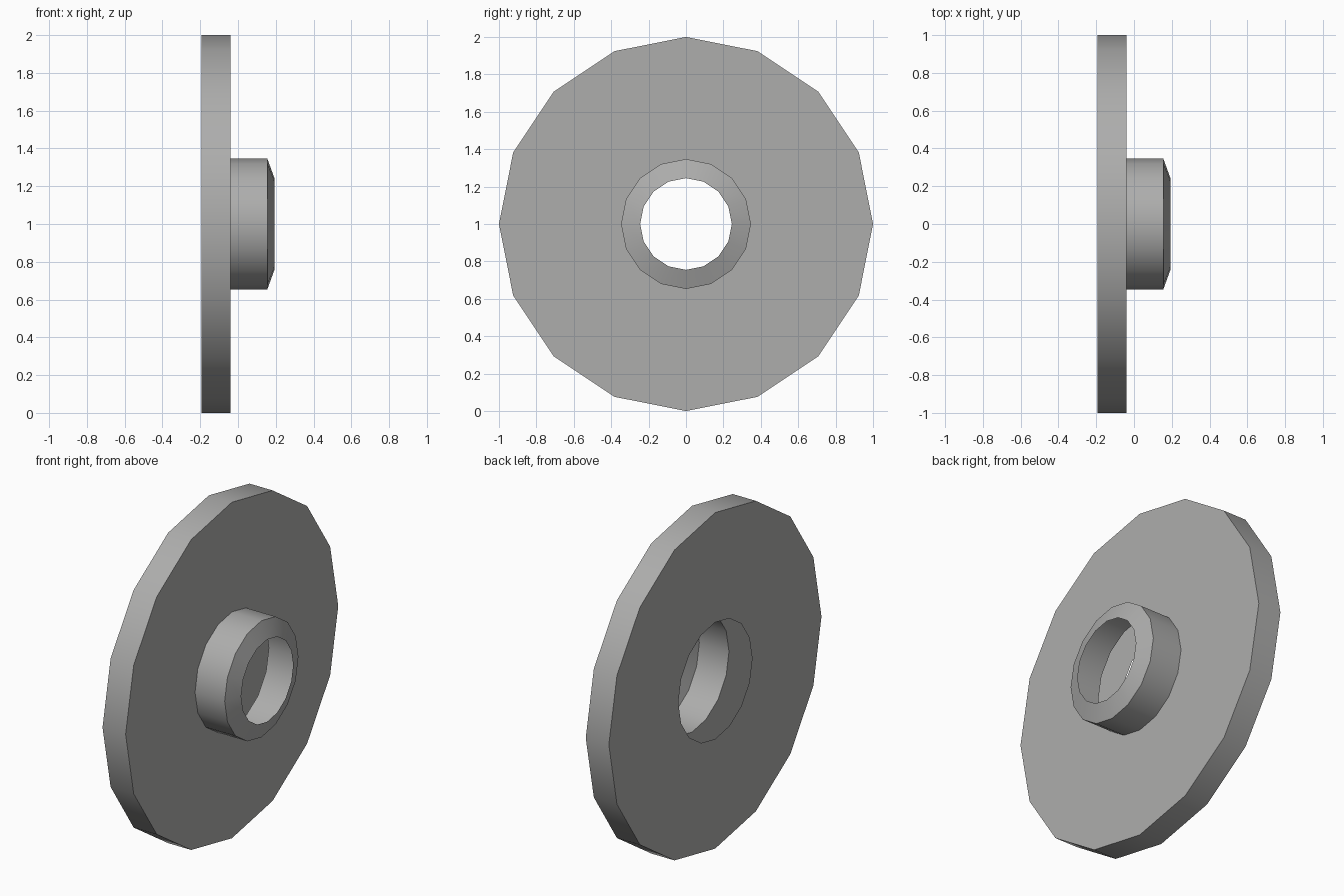
import bpy, bmesh, math

if "Cube" in bpy.data.objects:
    bpy.data.objects.remove(bpy.data.objects["Cube"])

SIDES = 16

# Open lathe profile as (x, radius): hollow disc, then hub tube and bevelled lip
profile = [(-0.192, 0.347), (-0.192, 1.0), (-0.04, 1.0),
           (-0.04, 0.347), (0.155, 0.347), (0.192, 0.245)]

bm = bmesh.new()
rings = []
for x, r in profile:
    ring = []
    for i in range(SIDES):
        a = 2 * math.pi * i / SIDES
        ring.append(bm.verts.new((x, r * math.cos(a), 1 + r * math.sin(a))))
    rings.append(ring)

# Skin neighbouring rings, normals facing outward
for a, b in zip(rings, rings[1:]):
    for i in range(SIDES):
        j = (i + 1) % SIDES
        bm.faces.new((a[i], a[j], b[j], b[i]))

mesh = bpy.data.meshes.new("flanged_disc")
bm.to_mesh(mesh)
bm.free()
disc = bpy.data.objects.new("flanged_disc", mesh)
bpy.context.collection.objects.link(disc)

# Dark grey finish
grey = bpy.data.materials.new("dark_grey")
grey.diffuse_color = (0.42, 0.42, 0.415, 1)
grey.use_nodes = True
grey.node_tree.nodes["Principled BSDF"].inputs["Base Color"].default_value = grey.diffuse_color
mesh.materials.append(grey)

# Smooth around the rim, keep profile corners sharp
bpy.context.view_layer.objects.active = disc
disc.select_set(True)
bpy.ops.object.shade_smooth_by_angle(angle=math.radians(30))
